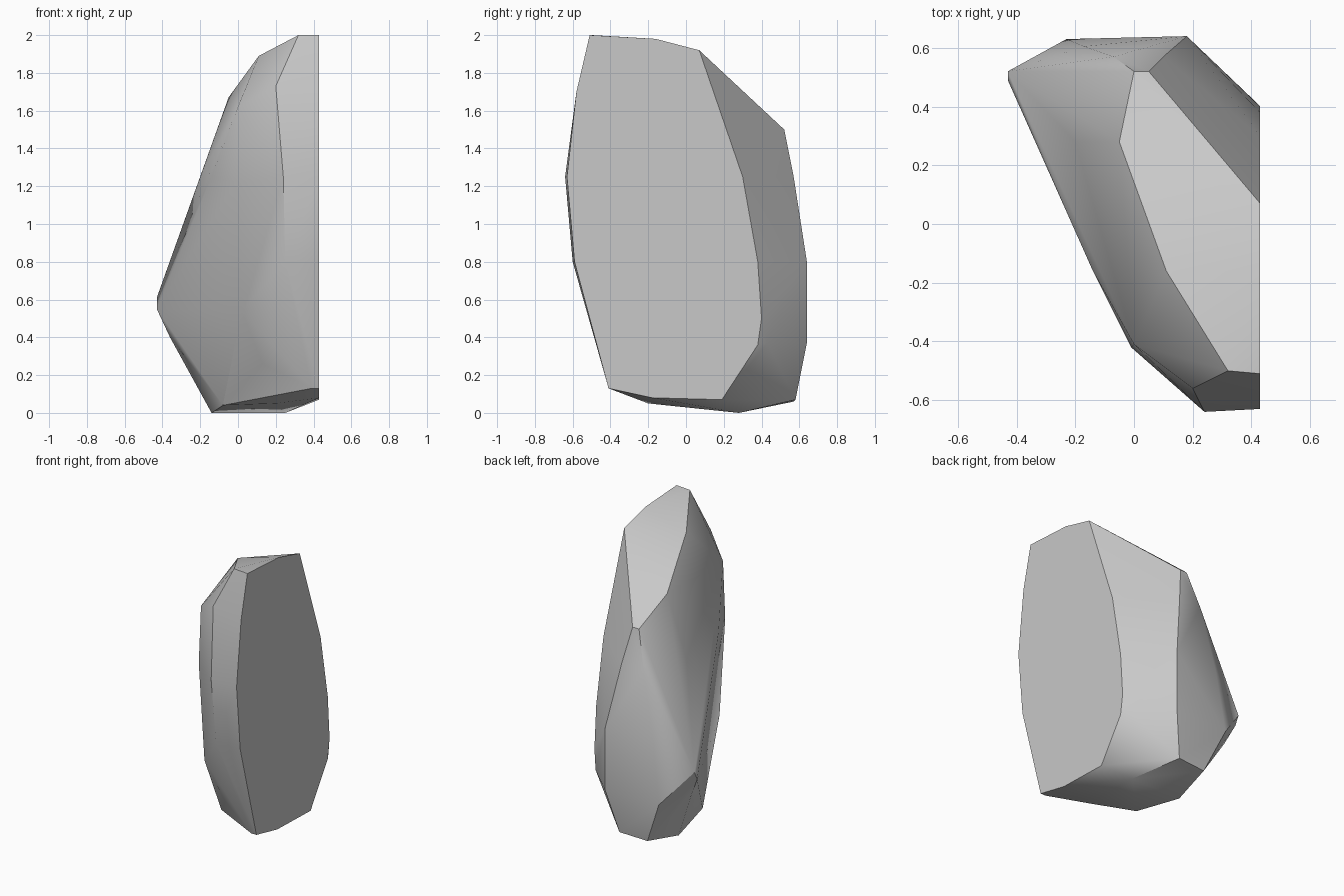
import bpy, bmesh, math

cube = bpy.data.objects.get("Cube")
if cube:
    bpy.data.objects.remove(cube, do_unlink=True)

# One stone grey for the whole boulder
stone = bpy.data.materials.new("stone_grey")
stone.use_nodes = True
grey = (0.58, 0.58, 0.58, 1)
stone.diffuse_color = grey
stone.node_tree.nodes["Principled BSDF"].inputs["Base Color"].default_value = grey

# Outline of the flat cut side, as (y, z)
FLAT_X = 0.43
cut_side = [(-.51, 2), (-.16, 1.98), (.07, 1.92), (.3, 1.25), (.38, .8), (.4, .5), (.38, .36),
            (.19, .07), (-.18, .08), (-.41, .13), (-.59, .8), (-.63, 1.25), (-.58, 1.7)]
# Sloping crown
crown = [(.32, -.5, 2), (.11, -.16, 1.89), (-.05, .28, 1.67), (0, .52, 1.5), (.05, .52, 1.5)]
# Front ridge and the rounded shoulder beside it
front = [(.2, -.56, 1.73), (.24, -.64, 1.25), (.25, -.6, .8), (.39, -.41, .13), (.13, -.33, .26),
         (0, -.41, 1.62), (-.01, -.42, 1.22), (.02, -.4, .54), (-.14, -.16, 1.25)]
# Left bulge, from the shoulder down to its tip
bulge = [(-.2, .28, 1.25), (-.36, .43, .8), (-.43, .52, .61), (-.43, .49, .55),
         (-.36, .46, .4), (-.23, .63, .37)]
# Back ridges and foot
back = [(.1, .57, 1.25), (-.07, .57, 1.25), (-.17, .605, .8), (.18, .64, .8),
        (.18, .64, .37), (.4, .43, .37)]
foot = [(.11, .58, .07), (-.1, .57, .06), (-.14, .28, 0), (.25, .28, 0),
        (-.08, -.07, .04), (.2, -.2, .05)]

# Wrap the corner points in one faceted shell
bm = bmesh.new()
for p in [(FLAT_X, y, z) for y, z in cut_side] + crown + front + bulge + back + foot:
    bm.verts.new(p)
bmesh.ops.convex_hull(bm, input=bm.verts[:])
bmesh.ops.delete(bm, geom=[v for v in bm.verts if not v.link_faces], context='VERTS')
bmesh.ops.dissolve_limit(bm, angle_limit=math.radians(2), verts=bm.verts[:], edges=bm.edges[:])
bmesh.ops.recalc_face_normals(bm, faces=bm.faces[:])
mesh = bpy.data.meshes.new("boulder")
bm.to_mesh(mesh)
bm.free()
mesh.materials.append(stone)

boulder = bpy.data.objects.new("boulder", mesh)
bpy.context.collection.objects.link(boulder)
bpy.ops.object.select_all(action='DESELECT')
boulder.select_set(True)
bpy.context.view_layer.objects.active = boulder
bpy.ops.object.shade_smooth_by_angle(angle=math.radians(30))
